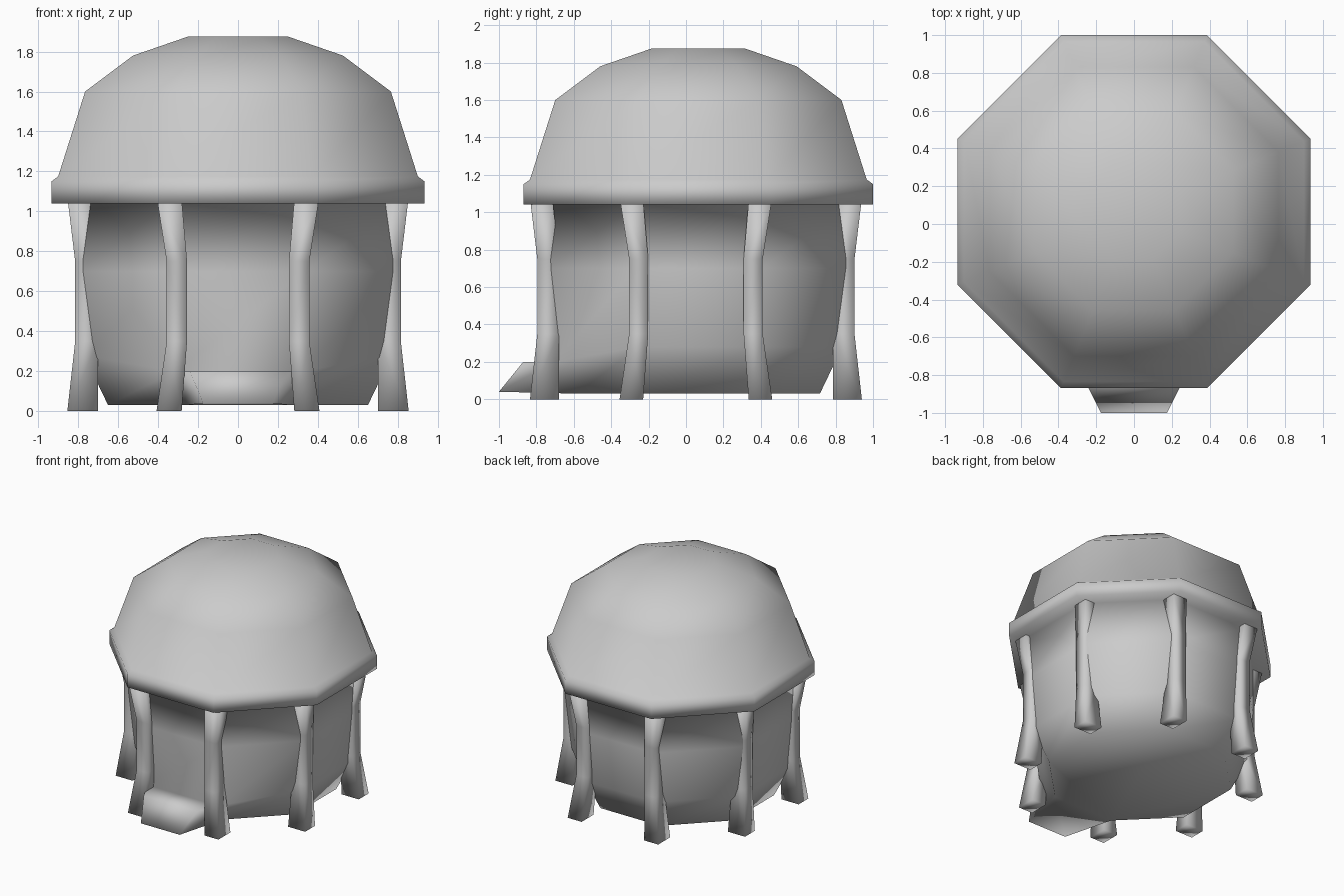
import bpy, bmesh, math

cube = bpy.data.objects.get("Cube")
if cube:
    bpy.data.objects.remove(cube, do_unlink=True)

stone = bpy.data.materials.new("plain grey")
stone.use_nodes = True
grey = (0.6, 0.6, 0.6, 1)
stone.diffuse_color = grey
stone.node_tree.nodes["Principled BSDF"].inputs["Base Color"].default_value = grey


def loft(bm, rings):
    """Skin a stack of equal rings of points and cap both ends."""
    rows = [[bm.verts.new(p) for p in ring] for ring in rings]
    n = len(rows[0])
    for a, b in zip(rows, rows[1:]):
        for i in range(n):
            j = (i + 1) % n
            bm.faces.new((a[i], a[j], b[j], b[i]))
    bm.faces.new(rows[0][::-1])
    bm.faces.new(rows[-1])
    return rows


def finish(bm, name):
    bmesh.ops.recalc_face_normals(bm, faces=bm.faces[:])
    for f in bm.faces:
        f.smooth = True
    mesh = bpy.data.meshes.new(name)
    bm.to_mesh(mesh)
    bm.free()
    mesh.materials.append(stone)
    obj = bpy.data.objects.new(name, mesh)
    bpy.context.collection.objects.link(obj)


def octagon(half_width, z):
    radius = half_width / math.cos(math.pi / 8)
    angles = [math.radians(-112.5 + 45 * i) for i in range(8)]
    return [(radius * math.cos(a), 0.066 + radius * math.sin(a), z) for a in angles]


# Eight-sided walls flowing into the eave and dome: (half width, height)
profile = [(0.65, 0.03), (0.77, 0.28), (0.81, 0.7), (0.815, 1.04),
           (0.934, 1.04), (0.934, 1.15), (0.9, 1.175),
           (0.765, 1.6), (0.525, 1.78), (0.25, 1.875)]
bm = bmesh.new()
rows = loft(bm, [octagon(w, z) for w, z in profile])

# Doorstep pulled out of the lowest front wall panel
for v in rows[1][:2]:
    v.co.z = 0.2
panel = set(rows[0][:2] + rows[1][:2])
face = next(f for f in bm.faces if set(f.verts) == panel)
step = bmesh.ops.extrude_discrete_faces(bm, faces=[face])["faces"][0]
for v in step.verts:
    side = math.copysign(1, v.co.x)
    v.co = (side * 0.24, -0.87, 0.2) if v.co.z > 0.1 else (side * 0.175, -1, 0.04)
finish(bm, "domed_hut")

# Four-sided pillars: (inner, outer, near side, far side, height)
sections = [(0.7, 0.854, 0.282, 0.408, 0), (0.7, 0.815, 0.255, 0.357, 0.35),
            (0.7, 0.815, 0.255, 0.357, 0.75), (0.73, 0.85, 0.28, 0.402, 1.04)]
for wall, (dx, dy) in {"front": (0, -1), "back": (0, 1),
                       "left": (1, 0), "right": (-1, 0)}.items():
    for k, end in ((-1, "a"), (1, "b")):
        bm = bmesh.new()
        rings = []
        for inner, outer, near, far, z in sections:
            corners = ((inner, near), (outer, near), (outer, far), (inner, far))
            rings.append([(dx * out + abs(dy) * k * along,
                           0.053 + dy * (out + 0.033) + abs(dx) * k * along, z)
                          for out, along in corners])
        loft(bm, rings)
        finish(bm, f"{wall}_pillar_{end}")
